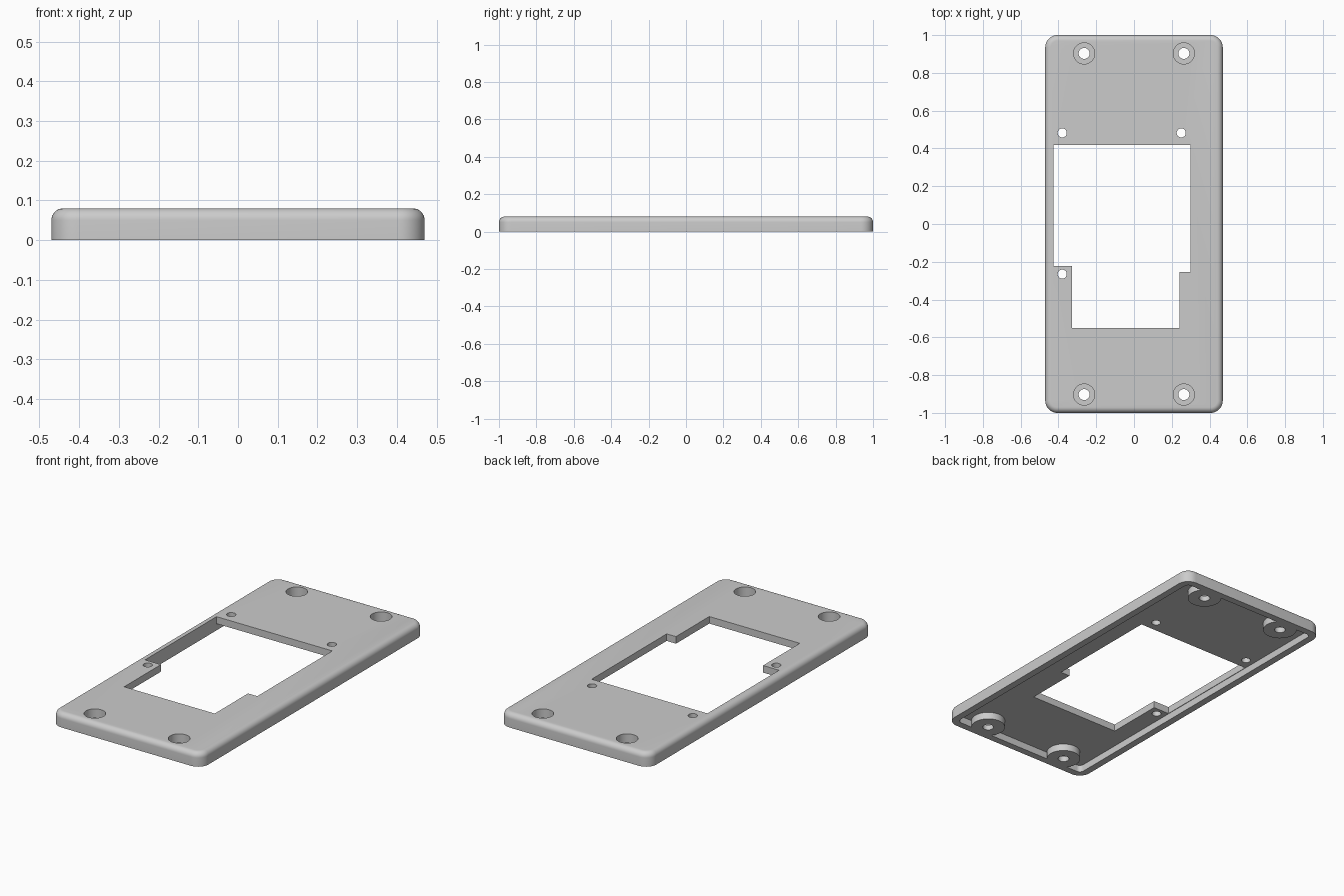
import bpy, bmesh
from math import pi, sin, cos, radians

if "Cube" in bpy.data.objects:
    bpy.data.objects.remove(bpy.data.objects["Cube"])

W, L, H = 0.47, 1.0, 0.08          # half width, half length, height
CORNER, FILLET = 0.065, 0.03
WALL, ROOF = 0.04, 0.04            # rim thickness, underside of the plate

grey = bpy.data.materials.new("plain grey")
grey.use_nodes = True
grey.diffuse_color = (0.6, 0.6, 0.6, 1)
grey.node_tree.nodes["Principled BSDF"].inputs["Base Color"].default_value = (0.6, 0.6, 0.6, 1)


def rounded_outline(hx, hy, r, steps=10):
    pts = []
    for k, (sx, sy) in enumerate([(1, 1), (-1, 1), (-1, -1), (1, -1)]):
        for i in range(steps + 1):
            a = (k + i / steps) * pi / 2
            pts.append((sx * (hx - r) + r * cos(a), sy * (hy - r) + r * sin(a)))
    return pts


def loft(name, layers):
    """Closed solid through a stack of (outline, z) layers."""
    bm = bmesh.new()
    rings = [[bm.verts.new((x, y, z)) for x, y in outline] for outline, z in layers]
    n = len(rings[0])
    for a, b in zip(rings, rings[1:]):
        for i in range(n):
            j = (i + 1) % n
            bm.faces.new((a[i], a[j], b[j], b[i]))
    bm.faces.new(rings[0][::-1])
    bm.faces.new(rings[-1])
    bmesh.ops.recalc_face_normals(bm, faces=bm.faces)
    mesh = bpy.data.meshes.new(name)
    bm.to_mesh(mesh)
    bm.free()
    mesh.materials.append(grey)
    ob = bpy.data.objects.new(name, mesh)
    bpy.context.collection.objects.link(ob)
    return ob


def cylinder(name, x, y, r, z0, z1, sides=40):
    ring = [(x + r * cos(2 * pi * i / sides), y + r * sin(2 * pi * i / sides))
            for i in range(sides)]
    return loft(name, [(ring, z0), (ring, z1)])


def combine(target, tool, operation):
    mod = target.modifiers.new(operation.title(), 'BOOLEAN')
    mod.operation, mod.object, mod.solver = operation, tool, 'EXACT'
    bpy.context.view_layer.objects.active = target
    bpy.ops.object.modifier_apply(modifier=mod.name)
    bpy.data.objects.remove(tool)


# Plate with rounded corners and a filleted top edge
layers = [(rounded_outline(W, L, CORNER), 0)]
for i in range(9):
    a = i / 8 * pi / 2
    d = FILLET * (1 - cos(a))
    layers.append((rounded_outline(W - d, L - d, CORNER - d), H - FILLET + FILLET * sin(a)))
plate = loft("cover_plate", layers)

# Hollow underside
inner = rounded_outline(W - WALL, L - WALL, CORNER - WALL)
combine(plate, loft("cavity", [(inner, -0.05), (inner, ROOF)]), 'DIFFERENCE')

# Screw bosses, each with a counterbore and a through hole
screws = [(sx * 0.264, sy * 0.903) for sx in (-1, 1) for sy in (-1, 1)]
for x, y in screws:
    combine(plate, cylinder("boss", x, y, 0.09, 0, 0.06), 'UNION')
for x, y in screws:
    combine(plate, cylinder("counterbore", x, y, 0.056, 0.03, 0.2), 'DIFFERENCE')
    combine(plate, cylinder("screw_hole", x, y, 0.029, -0.1, 0.2), 'DIFFERENCE')

# Stepped window
window = [(-0.427, 0.418), (-0.427, -0.222), (-0.327, -0.222), (-0.327, -0.551),
          (0.24, -0.551), (0.24, -0.253), (0.298, -0.253), (0.298, 0.418)]
combine(plate, loft("window", [(window, -0.1), (window, 0.2)]), 'DIFFERENCE')

# Small mounting holes
for x, y in [(-0.38, 0.482), (0.25, 0.482), (-0.38, -0.265)]:
    combine(plate, cylinder("mount_hole", x, y, 0.024, -0.1, 0.2), 'DIFFERENCE')

bpy.ops.object.select_all(action='DESELECT')
plate.select_set(True)
bpy.context.view_layer.objects.active = plate
bpy.ops.object.shade_smooth_by_angle(angle=radians(30))
